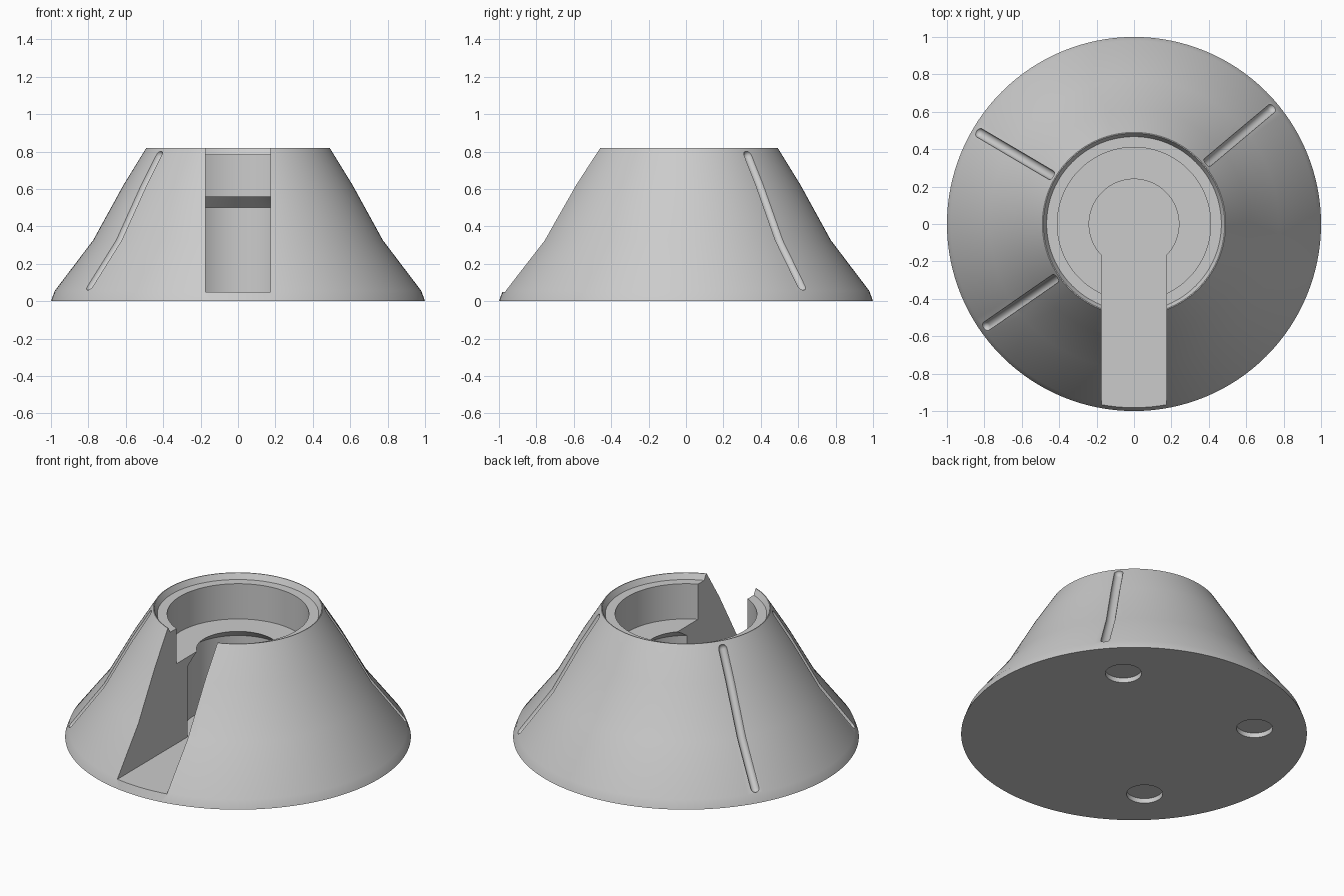
import bpy, bmesh, math
from mathutils import Vector, Matrix

if "Cube" in bpy.data.objects:
    bpy.data.objects.remove(bpy.data.objects["Cube"], do_unlink=True)

grey = bpy.data.materials.new("light grey plastic")
grey.use_nodes = True
COLOUR = (0.6, 0.6, 0.6, 1)
grey.diffuse_color = COLOUR
grey.node_tree.nodes["Principled BSDF"].inputs["Base Color"].default_value = COLOUR


def add_object(name, bm):
    bmesh.ops.recalc_face_normals(bm, faces=bm.faces)
    mesh = bpy.data.meshes.new(name)
    bm.to_mesh(mesh)
    bm.free()
    mesh.materials.append(grey)
    obj = bpy.data.objects.new(name, mesh)
    bpy.context.collection.objects.link(obj)
    return obj


def lathe(name, profile, steps=128):
    """Revolve (radius, height) points about z."""
    bm = bmesh.new()
    verts = [bm.verts.new((r, 0, z)) for r, z in profile]
    edges = [bm.edges.new(pair) for pair in zip(verts, verts[1:])]
    bmesh.ops.spin(bm, geom=verts + edges, cent=(0, 0, 0), axis=(0, 0, 1),
                   angle=math.tau, steps=steps)
    bmesh.ops.remove_doubles(bm, verts=bm.verts, dist=1e-4)
    return add_object(name, bm)


def capsule(name, path, radius, sides=16):
    """Round-ended tube along a path that lies in the xz plane."""
    bm = bmesh.new()
    rings = []
    path = [Vector((r, 0, z)) for r, z in path]
    first, last = (path[1] - path[0]).normalized(), (path[-1] - path[-2]).normalized()
    caps = [math.radians(a) for a in (75, 50, 25)]
    stations = [(path[0] - first * radius * math.sin(a), first, math.cos(a)) for a in caps]
    for i, p in enumerate(path):
        tangent = (path[min(i + 1, len(path) - 1)] - path[max(i - 1, 0)]).normalized()
        stations.append((p, tangent, 1))
    stations += [(path[-1] + last * radius * math.sin(a), last, math.cos(a))
                 for a in reversed(caps)]
    side = Vector((0, 1, 0))
    for centre, tangent, scale in stations:
        normal = tangent.cross(side)
        angles = [math.tau * k / sides for k in range(sides)]
        rings.append([bm.verts.new(centre + radius * scale *
                                   (side * math.cos(a) + normal * math.sin(a)))
                      for a in angles])
    for low, high in zip(rings, rings[1:]):
        for k in range(sides):
            n = (k + 1) % sides
            bm.faces.new((low[k], low[n], high[n], high[k]))
    bm.faces.new(rings[0])
    bm.faces.new(rings[-1])
    return add_object(name, bm)


def cut(target, cutter):
    cutter.hide_render = True
    mod = target.modifiers.new("cut", 'BOOLEAN')
    mod.operation, mod.solver, mod.object = 'DIFFERENCE', 'EXACT', cutter
    bpy.context.view_layer.objects.active = target
    bpy.ops.object.modifier_apply(modifier=mod.name)
    bpy.data.objects.remove(cutter, do_unlink=True)


# Flared body with a stepped cup on top and an undercut cavity inside
FLOOR = 0.05
flank = [(0.98, 0.055), (0.775, 0.325), (0.613, 0.62), (0.49, 0.82)]
cup = [(0.485, 0.82), (0.467, 0.785), (0.41, 0.785), (0.41, 0.56)]
cavity = [(0.24, 0.56), (0.312, 0.50), (0.312, FLOOR), (0, FLOOR)]
body = lathe("stand_body", [(0, 0), (1, 0)] + flank + cup + cavity)

# Cable slot through the front
bm = bmesh.new()
bmesh.ops.create_cube(bm, size=1, matrix=Matrix.Translation((0, -0.6, FLOOR + 0.5))
                      @ Matrix.Diagonal((0.35, 1.2, 1, 1)))
cut(body, add_object("slot_cutter", bm))

# Round-bottomed grooves that follow the flank
groove_path = [(0.962, 0.08), (0.775, 0.325), (0.613, 0.62), (0.515, 0.78)]
for angle in (40, 149.5, 214.7):
    groove = capsule("groove_cutter", groove_path, 0.026)
    groove.data.transform(Matrix.Rotation(math.radians(angle), 4, 'Z'))
    cut(body, groove)

# Shallow round foot recesses underneath
for k in range(4):
    a = math.radians(45 + 90 * k)
    bm = bmesh.new()
    bmesh.ops.create_cone(bm, cap_ends=True, segments=48, radius1=0.105, radius2=0.105,
                          depth=0.06, matrix=Matrix.Translation((0.7 * math.cos(a),
                                                                 0.7 * math.sin(a), 0)))
    cut(body, add_object("foot_recess_cutter", bm))

# Smooth shading with crisp rims
bpy.ops.object.select_all(action='DESELECT')
body.select_set(True)
bpy.context.view_layer.objects.active = body
bpy.ops.object.shade_smooth_by_angle(angle=math.radians(30))
